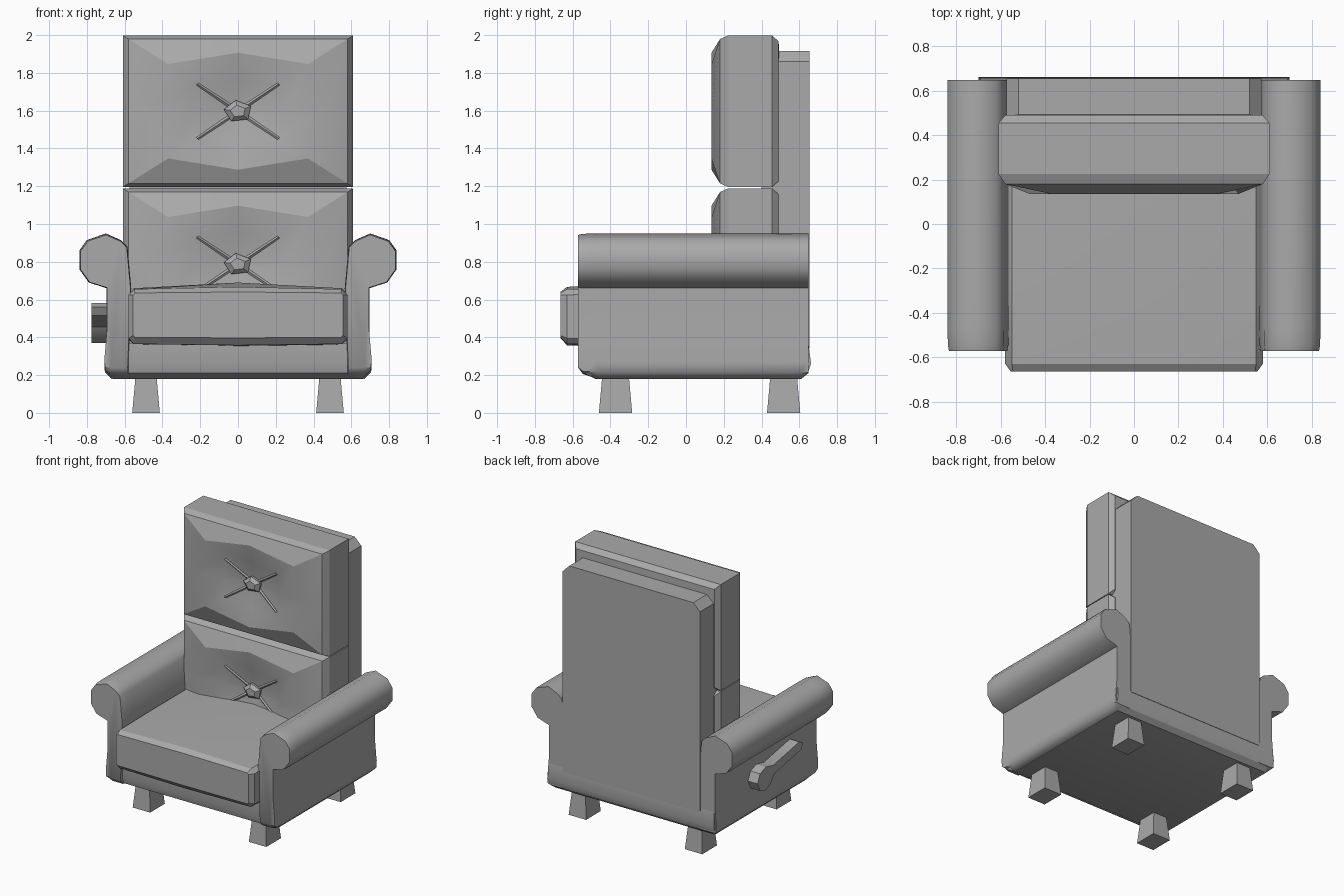
import bpy, bmesh
from math import sin, cos, pi, radians

cube = bpy.data.objects.get("Cube")
if cube:
    bpy.data.objects.remove(cube, do_unlink=True)

grey = bpy.data.materials.new("grey upholstery")
COLOUR = (0.4, 0.4, 0.4, 1)
grey.use_nodes = True
grey.diffuse_color = COLOUR
grey.node_tree.nodes["Principled BSDF"].inputs["Base Color"].default_value = COLOUR


def loft(name, rings, angle=30):
    """Skin a list of equal-length point rings and cap both ends."""
    bm = bmesh.new()
    loops = [[bm.verts.new(p) for p in ring] for ring in rings]
    n = len(loops[0])
    for a, b in zip(loops, loops[1:]):
        for i in range(n):
            j = (i + 1) % n
            bm.faces.new((a[i], a[j], b[j], b[i]))
    bm.faces.new(loops[0])
    bm.faces.new(loops[-1])
    bmesh.ops.recalc_face_normals(bm, faces=bm.faces)
    mesh = bpy.data.meshes.new(name)
    bm.to_mesh(mesh)
    bm.free()
    mesh.materials.append(grey)
    obj = bpy.data.objects.new(name, mesh)
    bpy.context.collection.objects.link(obj)
    bpy.ops.object.select_all(action='DESELECT')
    obj.select_set(True)
    bpy.context.view_layer.objects.active = obj
    bpy.ops.object.shade_smooth_by_angle(angle=radians(angle))
    return obj


def slab(z, hx, y0, y1):
    """Horizontal rectangle."""
    return [(-hx, y0, z), (hx, y0, z), (hx, y1, z), (-hx, y1, z)]


# Base with a rounded lower edge
loft("base_frame", [slab(0.18, 0.66, -0.48, 0.61), slab(0.21, 0.69, -0.54, 0.645),
                    slab(0.26, 0.70, -0.555, 0.662), slab(0.37, 0.69, -0.555, 0.648)])

# Legs, tapering upward
for side, x in (("left", 0.487), ("right", -0.487)):
    for end, y in (("front", -0.373), ("back", 0.517)):
        loft(f"{end}_{side}_leg",
             [[(x + sx * r, y + sy * (r + 0.015), z)
               for sx, sy in ((-1, -1), (1, -1), (1, 1), (-1, 1))]
              for z, r in ((0, 0.073), (0.2, 0.055))])

# Rolled arms: one profile swept front to back, mirrored
ARM = [(0.58, 0.19), (0.67, 0.18), (0.705, 0.215), (0.708, 0.27), (0.695, 0.42),
       (0.695, 0.66), (0.79, 0.69), (0.84, 0.76), (0.84, 0.86), (0.80, 0.915),
       (0.70, 0.95), (0.62, 0.915), (0.585, 0.88), (0.565, 0.66)]


def arm_ring(y, shrink, lift, s):
    ring = []
    for x, z in ARM:
        x = 0.68 + (x - 0.68) * shrink
        z = 0.75 + (z - 0.75) * shrink
        ring.append((s * x, y, max(z, 0.18 + lift)))
    return ring


for side, s in (("left", 1), ("right", -1)):
    loft(f"{side}_arm", [arm_ring(-0.572, 0.96, 0.06, s), arm_ring(-0.545, 0.99, 0.025, s),
                         arm_ring(-0.47, 1, 0, s), arm_ring(0.61, 1, 0, s),
                         arm_ring(0.648, 1, 0.03, s)], 45)

# Back frame with clipped top corners
BACK = [(-0.575, 0.34), (0.575, 0.34), (0.575, 1.86), (0.52, 1.915), (-0.52, 1.915), (-0.575, 1.86)]
loft("back_frame", [[(x, y, z) for x, z in BACK] for y in (0.40, 0.655)])


# Seat cushion, slightly domed above and below
def seat_ring(y, hx, zb, zt, dome, c=0.03):
    half = [(hx - c, zt), (hx, zt - c), (hx, zb + c), (hx - c, zb)]
    return ([(0, y, zt + dome)] + [(x, y, z) for x, z in half] + [(0, y, zb - dome * 0.6)]
            + [(-x, y, z) for x, z in reversed(half)])


loft("seat_cushion", [seat_ring(-0.665, 0.555, 0.40, 0.635, 0.005, 0.01),
                      seat_ring(-0.63, 0.58, 0.365, 0.655, 0.012),
                      seat_ring(-0.25, 0.58, 0.36, 0.66, 0.03),
                      seat_ring(0.25, 0.58, 0.36, 0.66, 0.03)])


# Tufted back cushions: eight-point rings from the rear to the button recess
def ring8(y, zc, mid_x, mid_z, cor_x, cor_z):
    quarter = [(0, mid_z), (cor_x, cor_z), (mid_x, 0), (cor_x, -cor_z),
               (0, -mid_z), (-cor_x, -cor_z), (-mid_x, 0), (-cor_x, cor_z)]
    return [(x, y, zc + z) for x, z in quarter]


def rect8(y, zc, hx, hz):
    return ring8(y, zc, hx, hz, hx, hz)


def back_cushion(label, zc):
    loft(f"{label}_back_cushion", [
        rect8(0.505, zc, 0.25, 0.15), rect8(0.49, zc, 0.58, 0.37), rect8(0.455, zc, 0.61, 0.402),
        rect8(0.225, zc, 0.61, 0.402), rect8(0.18, zc, 0.58, 0.382),
        ring8(0.135, zc, 0.47, 0.31, 0.37, 0.25),
        ring8(0.158, zc, 0.24, 0.17, 0.21, 0.14),
        ring8(0.195, zc, 0.05, 0.04, 0.04, 0.03)], 22)
    # Faceted button
    loft(f"{label}_button", [
        [(r * cos(pi * (0.4 * i + 0.55)), y, zc + 0.78 * r * sin(pi * (0.4 * i + 0.55)))
         for i in range(5)]
        for y, r in ((0.20, 0.07), (0.172, 0.076), (0.15, 0.042))], 10)
    # Stitched creases running out from the button
    for i, (sx, sz) in enumerate(((1, 1), (1, -1), (-1, 1), (-1, -1))):
        rings = []
        for t, y, w in ((0.04, 0.19, 0.008), (0.215, 0.153, 0.006)):
            x, z = sx * t, zc + sz * t * 0.67
            rings.append([(x - sx * w, y, z + sz * w), (x, y - 0.008, z),
                          (x + sx * w, y, z - sz * w), (x, y + 0.02, z)])
        loft(f"{label}_crease_{i + 1}", rings)


back_cushion("upper", 1.597)
back_cushion("lower", 0.787)

# Recliner lever: rounded hub and raised handle
LEVER = [(-0.27, 0.515), (-0.295, 0.56), (-0.25, 0.583), (0.06, 0.525), (0.15, 0.545),
         (0.22, 0.52), (0.25, 0.455), (0.22, 0.39), (0.15, 0.37), (0.09, 0.40), (0.05, 0.455)]
loft("recliner_lever", [[(x, y, z) for y, z in LEVER] for x in (-0.68, -0.775)])
